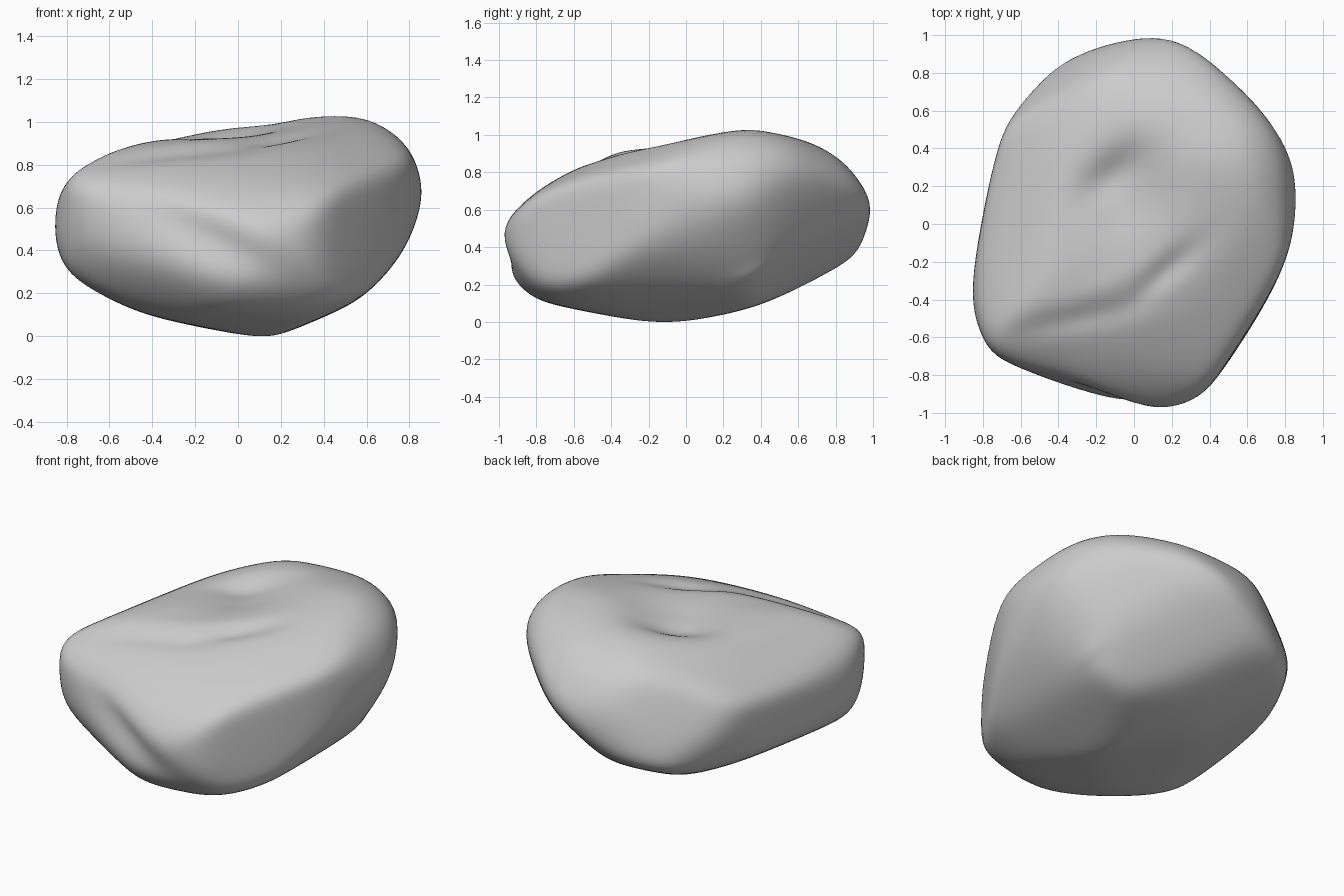
import bpy
import bmesh
import math
from mathutils import Vector

SHARPNESS = 30      # higher gives tighter edges between the rock's faces
MIDDLE = 0.525      # height of the rock's centre
FACES_PER_OUTLINE = 32
SLANT_SCALE = 1.012  # the slanted outlines lie slightly outside the body

cube = bpy.data.objects.get("Cube")
if cube:
    bpy.data.objects.remove(cube, do_unlink=True)


def tangent_planes(right, up, outline):
    """Planes that touch an outline drawn on the right/up axes."""
    right, up = Vector(right).normalized(), Vector(up).normalized()
    planes = []
    for i in range(FACES_PER_OUTLINE):
        angle = math.tau * i / FACES_PER_OUTLINE
        c, s = math.cos(angle), math.sin(angle)
        reach = max(a * c + b * s for a, b in outline)
        planes.append((right * c + up * s, reach))
    return planes


def slanted_planes(turn, tilt, outline):
    """Tangent planes for an outline along a turned and tilted direction."""
    turn, tilt = math.radians(turn), math.radians(tilt)
    right = Vector((math.cos(turn), math.sin(turn), 0))
    level = Vector((-math.sin(turn), math.cos(turn), 0))
    up = level * math.sin(tilt) + Vector((0, 0, math.cos(tilt)))
    return [(n, reach * SLANT_SCALE)
            for n, reach in tangent_planes(right, up, outline)]


def sphere(level):
    bm = bmesh.new()
    bmesh.ops.create_icosphere(bm, subdivisions=level, radius=1)
    return bm


def facing(direction, normals):
    """Planes in front of a direction, with their cosines."""
    pairs = ((i, n.dot(direction)) for i, n in enumerate(normals))
    return [(i, d) for i, d in pairs if d > 0.15]


def radius(front, offsets):
    """Soft intersection of all the planes along one direction."""
    total = sum((d / offsets[i]) ** SHARPNESS for i, d in front)
    return total ** (-1 / SHARPNESS)


def fit_offsets(normals, reaches):
    """Move the planes until the rounded body reaches each outline."""
    bm = sphere(5)
    fronts = [facing(v.co.normalized(), normals) for v in bm.verts]
    bm.free()
    offsets = list(reaches)
    for _ in range(22):
        actual = [0.01] * len(normals)
        for front in fronts:
            r = radius(front, offsets)
            for i, d in front:
                actual[i] = max(actual[i], r * d)
        for i, reach in enumerate(reaches):
            moved = offsets[i] * (reach / actual[i]) ** 0.9
            offsets[i] = min(max(moved, reach * 0.9), reach * 1.4)
    return offsets


def dent(verts, centre, along, push, length, width, depth):
    """Press a soft elongated hollow into one side (negative depth swells)."""
    push = Vector(push).normalized()
    along = Vector(along)
    along = (along - push * along.dot(push)).normalized()
    across = push.cross(along)
    for v in verts:
        offset = v.co - Vector(centre)
        if offset.dot(push) > 0.4:
            continue
        a, b = offset.dot(along) / length, offset.dot(across) / width
        v.co += push * depth * math.exp(-a * a - b * b)


# Body outlines around the centre: front, side, plan and three slanted ones
planes = tangent_planes((1, 0, 0), (0, 0, 1), [
    (-.87, -.04), (-.84, .13), (-.75, .29), (-.6, .37), (-.3, .42),
    (.3, .51), (.5, .525), (.65, .49), (.78, .4), (.87, .2), (.83, .02),
    (.73, -.17), (.6, -.31), (.4, -.42), (.12, -.525), (-.45, -.4),
    (-.68, -.3), (-.8, -.2)])
planes += tangent_planes((0, 1, 0), (0, 0, 1), [
    (-1, -.08), (-.95, .05), (-.8, .19), (-.4, .39), (.3, .525), (.6, .48),
    (.87, .33), (1, .12), (.95, -.08), (.8, -.25), (-.08, -.525),
    (-.8, -.4), (-.93, -.28)])
planes += tangent_planes((1, 0, 0), (0, 1, 0), [
    (.1, 1), (.25, .97), (.5, .79), (.7, .59), (.82, .37), (.87, .15),
    (.82, -.15), (.7, -.43), (.4, -.88), (.15, -1), (-.5, -.8),
    (-.76, -.7), (-.87, -.42), (-.74, .35), (-.65, .58), (-.45, .8),
    (-.2, .94)])
planes += slanted_planes(35, 25, [
    (-1.03, .02), (-.97, .21), (-.6, .37), (.23, .64), (.65, .57),
    (.85, .41), (.9, .23), (.82, -.07), (.6, -.35), (.29, -.56),
    (-.17, -.69), (-.55, -.59), (-.91, -.24)])
planes += slanted_planes(215, 25, [
    (-.9, .25), (-.79, .46), (-.52, .56), (.36, .48), (.8, .33), (.98, .25),
    (1.03, .09), (.98, -.13), (.9, -.22), (.64, -.33), (.25, -.51),
    (-.09, -.56), (-.42, -.48), (-.76, -.18)])
planes += slanted_planes(139, -29, [
    (-.88, -.38), (-.86, -.1), (-.74, .4), (-.52, .66), (-.09, .78),
    (.42, .69), (.68, .49), (.87, .07), (.79, -.18), (.59, -.4),
    (.23, -.67), (-.41, -.67), (-.75, -.5)])
normals = [n for n, _ in planes]
offsets = fit_offsets(normals, [reach for _, reach in planes])

# Rounded stone body
bm = sphere(6)
for v in bm.verts:
    direction = v.co.normalized()
    v.co = direction * radius(facing(direction, normals), offsets)
    v.co.z += MIDDLE
for _ in range(3):
    bmesh.ops.smooth_vert(bm, verts=bm.verts, factor=0.5,
                          use_axis_x=True, use_axis_y=True, use_axis_z=True)

# Bowl on the top, steepest at its back right rim
down = (0, 0, -1)
dent(bm.verts, (-.02, .15, 1), (.6, .8, 0), down, .3, .22, .08)
dent(bm.verts, (-.12, .26, 1), (.8, .6, 0), down, .2, .1, .035)
# Step below the curved ridge, and the ridge itself
dent(bm.verts, (.17, -.25, .9), (.75, .65, 0), down, .22, .07, .03)
dent(bm.verts, (-.3, -.5, .85), (.95, .2, 0), down, .35, .07, .018)
dent(bm.verts, (-.15, -.33, .93), (.9, .4, 0), down, .25, .08, -.008)
# Slanting groove in the front
dent(bm.verts, (-.12, -.86, .48), (.9, 0, -.42), (.2, .95, .1), .42, .1, .045)
# Faint swelling on the underside
dent(bm.verts, (.6, .35, .3), (0, .9, .3), (-.7, 0, .7), .1, .04, -.006)

# Stand the stone on the ground
lowest = min(v.co.z for v in bm.verts)
bmesh.ops.translate(bm, verts=bm.verts, vec=(0, 0, -lowest))

mesh = bpy.data.meshes.new("rock")
bm.to_mesh(mesh)
bm.free()
mesh.shade_smooth()
rock = bpy.data.objects.new("rock", mesh)
bpy.context.collection.objects.link(rock)

# Plain grey stone
stone = bpy.data.materials.new("stone_grey")
stone.use_nodes = True
grey = (0.6, 0.6, 0.6, 1)
stone.diffuse_color = grey
stone.node_tree.nodes["Principled BSDF"].inputs["Base Color"].default_value = grey
mesh.materials.append(stone)
